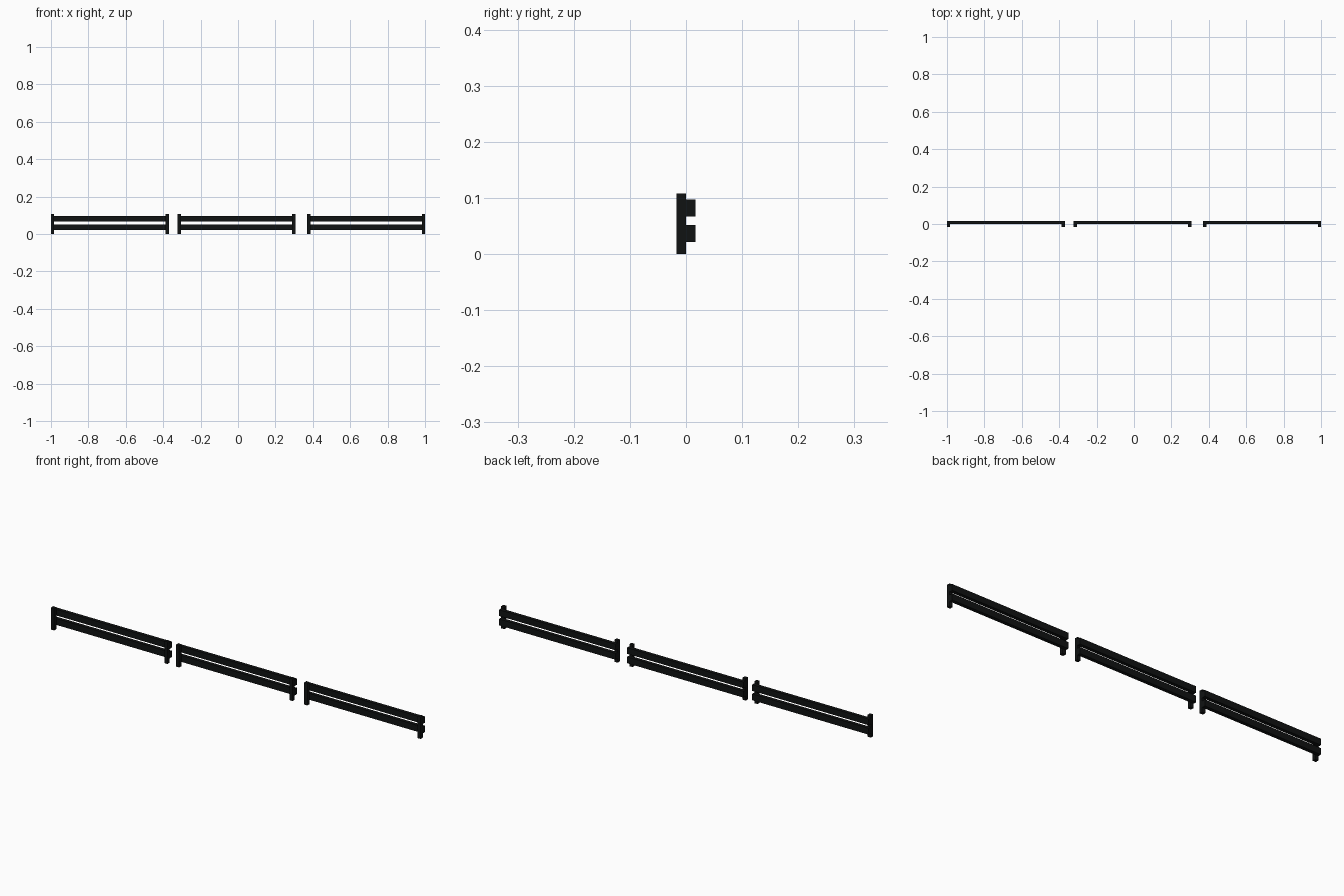
import bpy

if "Cube" in bpy.data.objects:
    bpy.data.objects.remove(bpy.data.objects["Cube"])

LENGTH = 0.63      # length of one guard rail section
POST_W = 0.017     # post width along x
DEPTH = 0.017      # thickness of posts and rails

black = bpy.data.materials.new("black_paint")
black.diffuse_color = (0.005, 0.006, 0.006, 1)
black.use_nodes = True
black.node_tree.nodes["Principled BSDF"].inputs["Base Color"].default_value = black.diffuse_color


def box(name, x, y, z):
    """Box from (min, max) ranges on each axis."""
    bpy.ops.mesh.primitive_cube_add(size=1, location=[(a + b) / 2 for a, b in (x, y, z)])
    ob = bpy.context.object
    ob.name = name
    ob.scale = [b - a for a, b in (x, y, z)]
    bpy.ops.object.transform_apply(location=False, rotation=False, scale=True)
    ob.data.materials.append(black)


# Three separate fence sections, slightly uneven gaps
for i, x0 in enumerate((-1.0, -0.323, 0.37), 1):
    x1 = x0 + LENGTH
    # End posts on the front side
    box(f"left_post_{i}", (x0, x0 + POST_W), (-DEPTH, 0), (0, 0.108))
    box(f"right_post_{i}", (x1 - POST_W, x1), (-DEPTH, 0), (0, 0.108))
    # Two horizontal rails behind the posts
    box(f"lower_rail_{i}", (x0, x1), (0, DEPTH), (0.021, 0.052))
    box(f"upper_rail_{i}", (x0, x1), (0, DEPTH), (0.067, 0.097))
